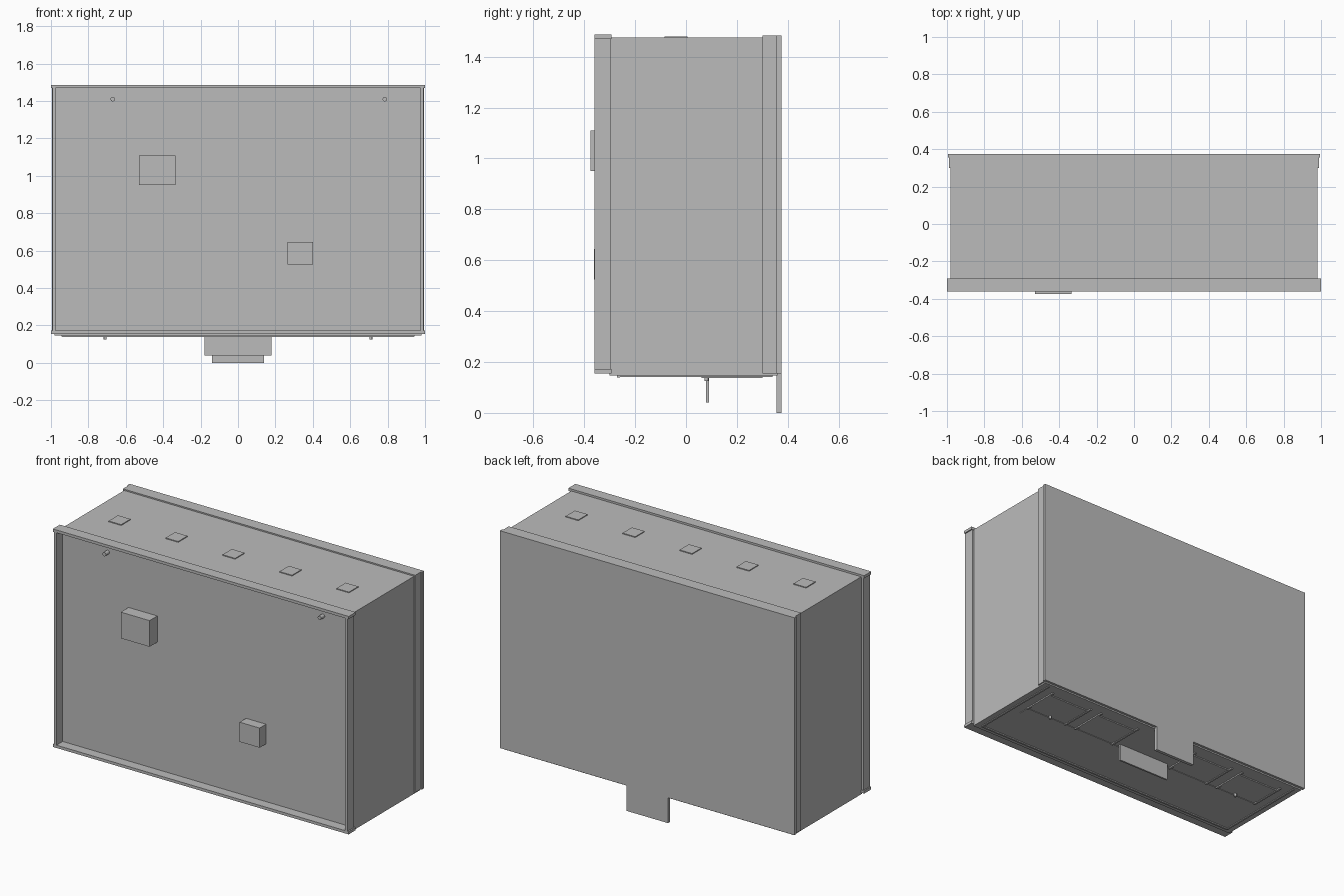
import bpy
import bmesh
from mathutils import Matrix, Vector

old = bpy.data.objects.get("Cube")
if old:
    bpy.data.objects.remove(old, do_unlink=True)

grey = bpy.data.materials.new("plain grey")
grey.use_nodes = True
COLOUR = (0.5, 0.5, 0.5, 1)
grey.diffuse_color = COLOUR
grey.node_tree.nodes["Principled BSDF"].inputs["Base Color"].default_value = COLOUR


def finish(name, bm):
    mesh = bpy.data.meshes.new(name)
    bm.to_mesh(mesh)
    bm.free()
    mesh.materials.append(grey)
    obj = bpy.data.objects.new(name, mesh)
    bpy.context.scene.collection.objects.link(obj)
    return obj


def box(name, x, y, z):
    """Box from (low, high) ranges on each axis."""
    lo, hi = Vector((x[0], y[0], z[0])), Vector((x[1], y[1], z[1]))
    bm = bmesh.new()
    bmesh.ops.create_cube(bm, size=1, matrix=Matrix.Translation((lo + hi) / 2)
                          @ Matrix.Diagonal((*(hi - lo), 1)))
    return finish(name, bm)


def rod(name, centre, radius, length, axis):
    """Small cylinder along the given axis."""
    bm = bmesh.new()
    turn = Vector((0, 0, 1)).rotation_difference(Vector(axis)).to_matrix().to_4x4()
    bmesh.ops.create_cone(bm, cap_ends=True, segments=16, radius1=radius, radius2=radius,
                          depth=length, matrix=Matrix.Translation(centre) @ turn)
    obj = finish(name, bm)
    for p in obj.data.polygons:
        p.use_smooth = len(p.vertices) == 4
    return obj


def mirrored(x):
    """Both sides of an x range, with a side name."""
    return (("left", x), ("right", (-x[1], -x[0])))


# Main case and rear cover
box("case", (-.98, .98), (-.3, .31), (.155, 1.475))
box("rear_cover", (-.988, .988), (.3, .375), (.155, 1.483))
for side, x in mirrored((.985, .995)):
    box(f"rear_lip_{side}", x, (.355, .375), (.155, 1.483))

# Raised frame around the recessed front panel
for side, x in mirrored((.975, .992)):
    box(f"front_frame_{side}", x, (-.36, -.295), (.16, 1.48))
for name, z in (("top", (1.47, 1.487)), ("bottom", (.155, .172))):
    box(f"front_frame_{name}", (-1, 1), (-.36, -.292), z)

# Blocks and pegs on the front panel
box("large_front_block", (-.53, -.335), (-.375, -.295), (.95, 1.11))
box("small_front_block", (.265, .4), (-.362, -.295), (.525, .645))
for i, x in enumerate((-.67, .785)):
    rod(f"front_peg_{i}", (x, -.315, 1.41), .012, .04, (0, 1, 0))

# Row of thin plates on the top
for i in range(-2, 3):
    cx = i * .385
    box(f"top_plate_{i + 3}", (cx - .045, cx + .04), (-.085, .005), (1.47, 1.48))

# Base plate with its edge rails
box("base_plate", (-.98, .98), (-.3, .36), (.146, .16))
box("base_front_rail", (-.94, .94), (-.272, -.26), (.139, .15))
for side, x in mirrored((.932, .944)):
    box(f"base_side_rail_{side}", x, (-.27, .34), (.141, .15))
box("base_long_plate", (-.87, .87), (-.01, .065), (.143, .15))

# Panels under the base, each with a pair of rungs
for outer, inner in ((.87, .58), (.5, .22)):
    for side, x in mirrored((inner, outer)):
        box(f"base_panel_{side}", x, (.09, .27), (.142, .15))
        for k in x:
            box(f"base_rung_{side}", (k - .006, k + .006), (.06, .3), (.138, .15))
        box(f"base_cross_rail_{side}", x, (.26, .272), (.139, .15))

# Pins, hanging flap and rear tab
for side, x in mirrored((.71, .71)):
    rod(f"base_pin_{side}", (x[0], .08, .14), .008, .03, (0, 0, 1))
box("hanging_flap", (-.18, .18), (.079, .09), (.04, .155))
box("rear_tab", (-.14, .14), (.355, .375), (0, .17))
